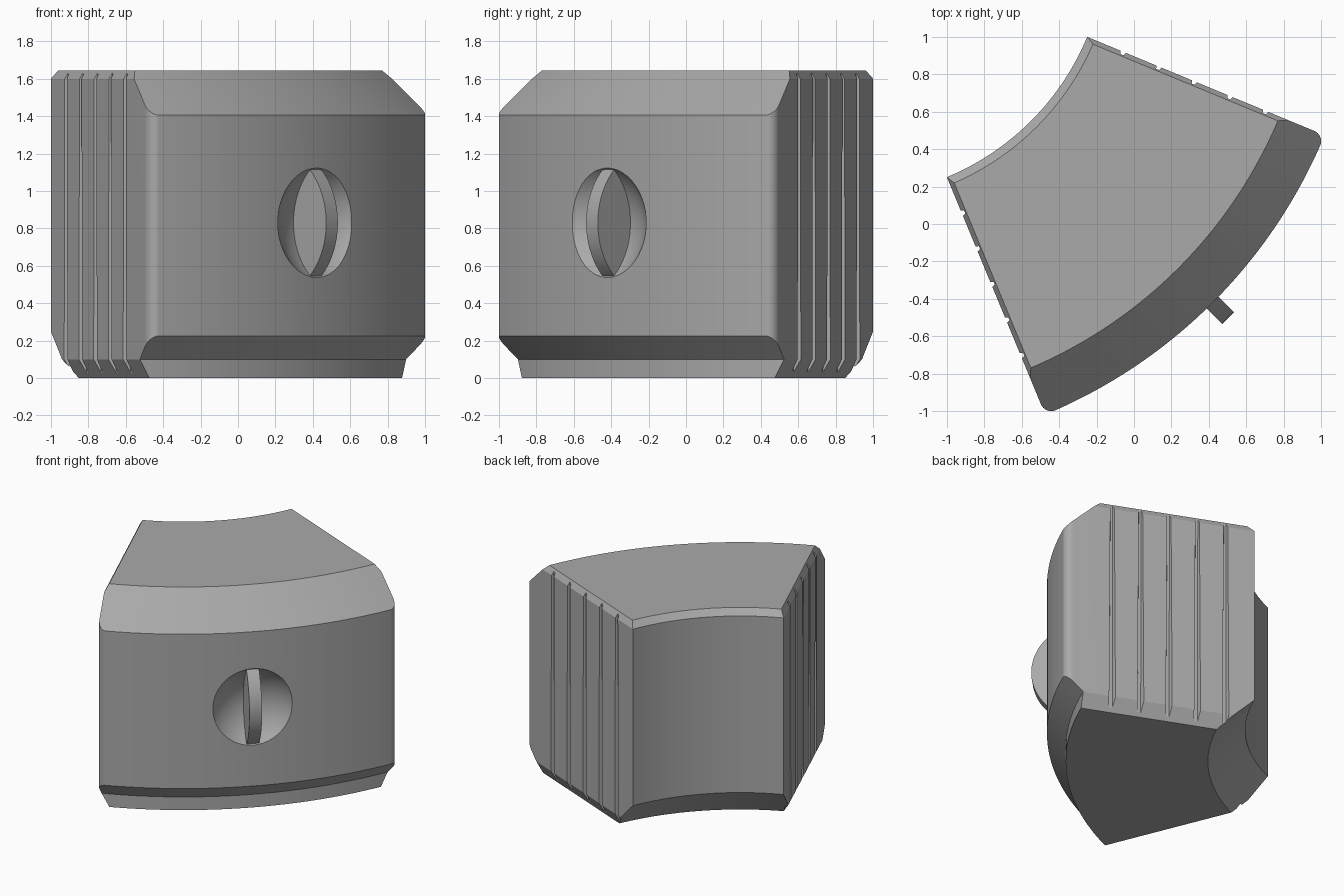
import bpy, bmesh, math
from mathutils import Vector, Matrix

if "Cube" in bpy.data.objects:
    bpy.data.objects.remove(bpy.data.objects["Cube"], do_unlink=True)

# Work space: ring axis on z, jaw centred on +x; PLACE turns it into position
PLACE = Matrix.Translation((-1.531, 1.531, 0)) @ Matrix.Rotation(math.radians(-45), 4, 'Z')
HALF = math.radians(22.5)
U = Vector((math.cos(HALF), math.sin(HALF)))      # along a side wall
N = Vector((math.sin(HALF), -math.cos(HALF)))     # into the solid
R_OUT, FILLET = 2.76, 0.06

grey = bpy.data.materials.new("steel_grey")
grey.use_nodes = True
colour = (0.4, 0.4, 0.4, 1)
grey.diffuse_color = colour
grey.node_tree.nodes["Principled BSDF"].inputs["Base Color"].default_value = colour


def loft(bm, rings):
    """Skin a closed solid through equal-length rings of points."""
    loops = [[bm.verts.new(p) for p in ring] for ring in rings]
    for a, b in zip(loops, loops[1:]):
        for i in range(len(a)):
            j = (i + 1) % len(a)
            bm.faces.new((a[i], a[j], b[j], b[i]))
    bm.faces.new(loops[0][::-1])
    bm.faces.new(loops[-1])


def make(name, bm):
    bmesh.ops.recalc_face_normals(bm, faces=bm.faces)
    bm.transform(PLACE)
    mesh = bpy.data.meshes.new(name)
    bm.to_mesh(mesh)
    bm.free()
    ob = bpy.data.objects.new(name, mesh)
    bpy.context.collection.objects.link(ob)
    mesh.materials.append(grey)
    return ob


def activate(ob):
    bpy.ops.object.select_all(action='DESELECT')
    ob.select_set(True)
    bpy.context.view_layer.objects.active = ob


def boolean(ob, cutter, operation):
    cutter.hide_render = True
    mod = ob.modifiers.new("cut", 'BOOLEAN')
    mod.operation, mod.solver, mod.object = operation, 'EXACT', cutter
    activate(ob)
    bpy.ops.object.modifier_apply(modifier=mod.name)
    bpy.data.objects.remove(cutter, do_unlink=True)


def wedge_section(inset, z):
    """Pie slice with rounded outer corners, side walls moved in by inset."""
    radius = R_OUT + 0.001
    side = FILLET + inset
    c = U * math.sqrt((radius - FILLET) ** 2 - side ** 2) + N * side
    end = math.atan2(c.y, c.x)
    half = [U + N * inset]
    for i in range(9):
        t = HALF + math.pi / 2 + (end - HALF - math.pi / 2) * i / 8
        half.append(c + FILLET * Vector((math.cos(t), math.sin(t))))
    for i in range(1, 20):
        t = end * (1 - i / 20)
        half.append(radius * Vector((math.cos(t), math.sin(t))))
    return [(p.x, p.y, z) for p in half] + [(p.x, -p.y, z) for p in reversed(half)]


# Jaw body: turned profile (radius, height) with chamfers
profile = [(1.645, 0), (2.63, 0), (2.63, 0.1), (R_OUT, 0.225), (R_OUT, 1.405),
           (2.5, 1.645), (1.43, 1.645), (1.386, 1.6), (1.386, 0.25)]
bm = bmesh.new()
sweep = [math.radians(-28 + 56 * i / 56) for i in range(57)]
loft(bm, [[(r * math.cos(t), r * math.sin(t), z) for r, z in profile] for t in sweep])
body = make("jaw_body", bm)

# Side walls, chamfered at bottom and top
bm = bmesh.new()
loft(bm, [wedge_section(s, z) for s, z in
          ((0.11, -0.1), (0, 0.1), (0, 1.6), (0.055, 1.7))])
boolean(body, make("side_trim", bm), 'INTERSECT')

# Tapered vertical grooves in both side walls, plus the round pocket
bm = bmesh.new()
for sign in (1, -1):
    for k in range(5):
        r = 1.595 + 0.206 * k
        rings = []
        for z, w, depth in ((-0.05, 0.025, 0.04), (1.7, 0.016, 0.016)):
            ring = []
            for dr, d in ((-w, -0.005), (w, -0.005), (0.5 * w, depth), (-0.5 * w, depth)):
                p = U * (r + dr) + N * d
                ring.append((p.x, sign * p.y, z))
            rings.append(ring)
        loft(bm, rings)
bmesh.ops.create_uvsphere(bm, u_segments=64, v_segments=40, radius=0.387,
                          matrix=Matrix.Translation((3.013, 0, 0.83)))
boolean(body, make("groove_and_pocket_cutter", bm), 'DIFFERENCE')

# Round fin standing in the pocket
bm = bmesh.new()
bmesh.ops.create_cone(bm, cap_ends=True, segments=96, radius1=0.387, radius2=0.387, depth=0.088,
                      matrix=Matrix.Translation((2.489, 0, 0.83)) @ Matrix.Rotation(math.pi / 2, 4, 'X'))
fin = make("pocket_fin", bm)

for ob in (body, fin):
    activate(ob)
    bpy.ops.object.shade_smooth_by_angle(angle=math.radians(25))
